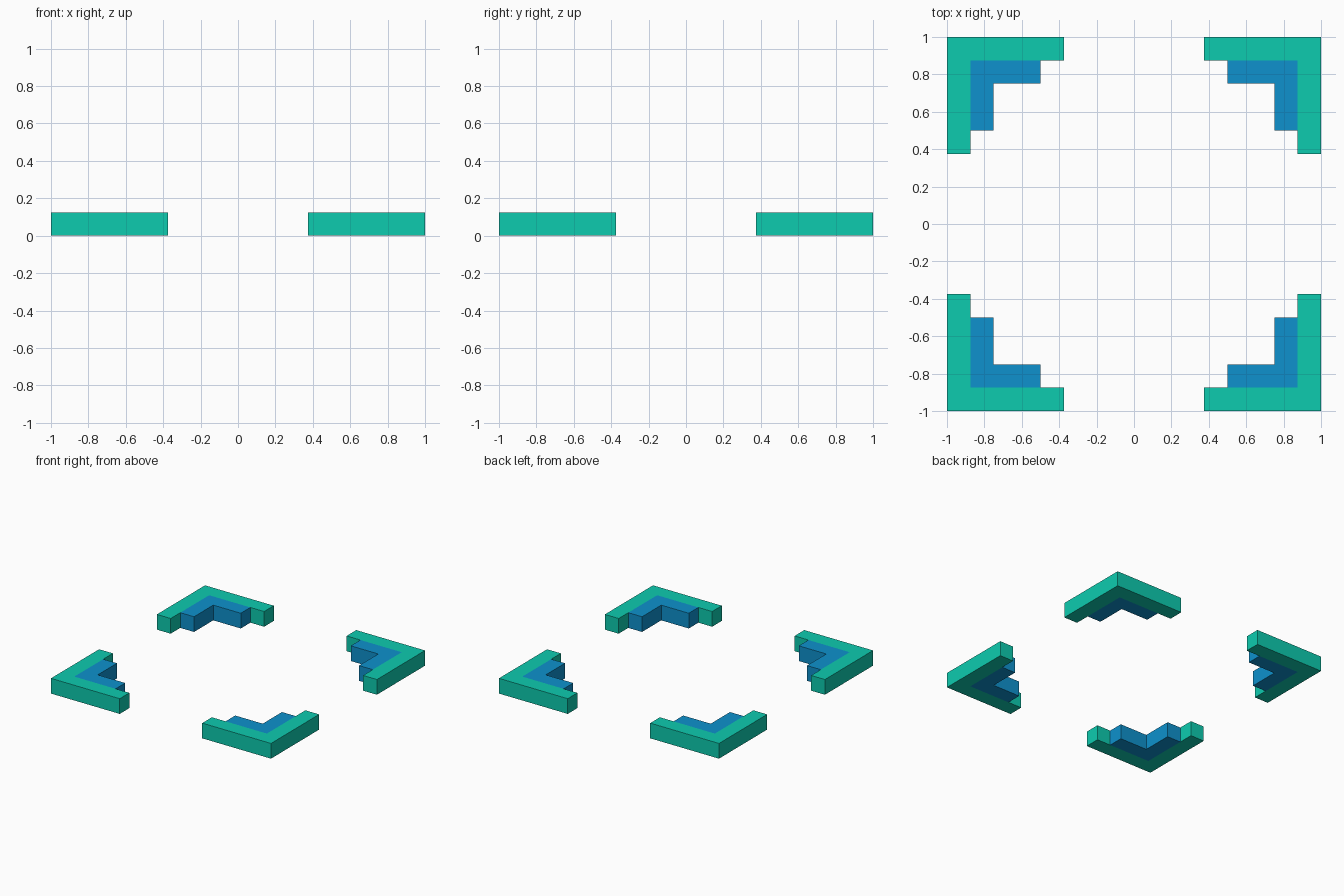
import bpy, bmesh

if "Cube" in bpy.data.objects:
    bpy.data.objects.remove(bpy.data.objects["Cube"])

H = 0.125   # height of every bracket
T = 0.125   # thickness of each arm


def material(name, rgb):
    m = bpy.data.materials.new(name)
    m.diffuse_color = (*rgb, 1.0)
    m.use_nodes = True
    m.node_tree.nodes["Principled BSDF"].inputs["Base Color"].default_value = m.diffuse_color
    return m


green = material("teal green", (0.004, 0.597, 0.429))
blue = material("bright blue", (0.0044, 0.283, 0.610))


def l_bracket(name, outer, end, sx, sy, mat):
    """L-shaped prism with its corner at (outer, outer), mirrored by sx, sy."""
    inner = outer - T
    profile = [(outer, outer), (end, outer), (end, inner),
               (inner, inner), (inner, end), (outer, end)]
    bm = bmesh.new()
    base = bm.faces.new([bm.verts.new((x * sx, y * sy, 0)) for x, y in profile])
    top = bmesh.ops.extrude_face_region(bm, geom=[base], use_keep_orig=True)
    moved = [v for v in top["geom"] if isinstance(v, bmesh.types.BMVert)]
    bmesh.ops.translate(bm, verts=moved, vec=(0, 0, H))
    bmesh.ops.recalc_face_normals(bm, faces=bm.faces[:])
    mesh = bpy.data.meshes.new(name)
    bm.to_mesh(mesh)
    bm.free()
    mesh.materials.append(mat)
    bpy.context.collection.objects.link(bpy.data.objects.new(name, mesh))


# Four corners, each an outer green bracket with a shorter blue one inside
for sx, side in ((-1, "left"), (1, "right")):
    for sy, depth in ((-1, "front"), (1, "back")):
        l_bracket(f"outer_bracket_{depth}_{side}", 1.0, 0.375, sx, sy, green)
        l_bracket(f"inner_bracket_{depth}_{side}", 0.875, 0.5, sx, sy, blue)
